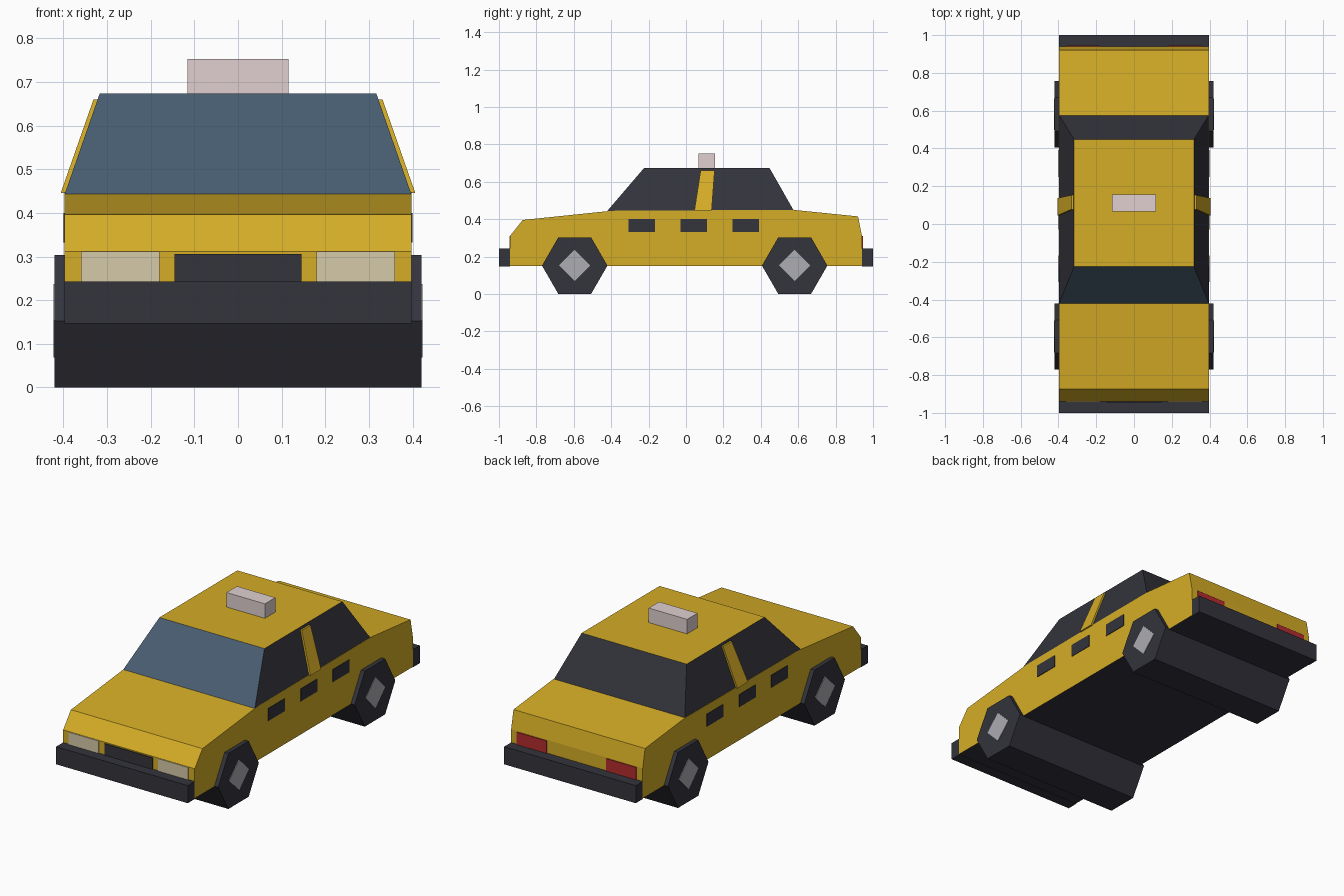
import bpy, bmesh, math
from mathutils import Vector

if "Cube" in bpy.data.objects:
    bpy.data.objects.remove(bpy.data.objects["Cube"])


def material(name, rgb):
    """Flat material from 0-255 sRGB, stored as linear."""
    m = bpy.data.materials.new(name)
    lin = [((c / 255 + 0.055) / 1.055) ** 2.4 for c in rgb]
    m.diffuse_color = (*lin, 1)
    m.use_nodes = True
    m.node_tree.nodes["Principled BSDF"].inputs["Base Color"].default_value = m.diffuse_color
    return m


YELLOW = material("yellow paint", (213, 173, 38))
DARK = material("dark trim", (51, 51, 60))
GLASS = material("blue windshield", (72, 93, 114))
LAMP = material("cream headlight", (214, 202, 168))
RED = material("red tail light", (180, 44, 46))
HUB = material("grey hubcap", (172, 172, 178))
SIGN = material("pale roof sign", (225, 208, 208))


def finish(name, bm, mats, rule=None):
    bmesh.ops.recalc_face_normals(bm, faces=bm.faces[:])
    bm.normal_update()
    if rule:
        for f in bm.faces:
            f.material_index = rule(f.normal)
    me = bpy.data.meshes.new(name)
    bm.to_mesh(me)
    bm.free()
    for m in mats:
        me.materials.append(m)
    ob = bpy.data.objects.new(name, me)
    bpy.context.collection.objects.link(ob)
    return ob


def loft(name, ring_a, ring_b, mats, rule=None):
    """Closed solid between two rings with the same number of points."""
    bm = bmesh.new()
    a = [bm.verts.new(p) for p in ring_a]
    b = [bm.verts.new(p) for p in ring_b]
    n = len(a)
    bm.faces.new(a)
    bm.faces.new(b[::-1])
    for i in range(n):
        j = (i + 1) % n
        bm.faces.new((a[i], b[i], b[j], a[j]))
    return finish(name, bm, mats, rule)


def extrude_x(name, profile, x0, x1, mats, rule=None):
    return loft(name, [(x0, y, z) for y, z in profile],
                [(x1, y, z) for y, z in profile], mats, rule)


def box(name, x0, x1, y0, y1, z0, z1, mat):
    return extrude_x(name, [(y0, z0), (y1, z0), (y1, z1), (y0, z1)], x0, x1, [mat])


def polygon(cy, cz, r, n):
    return [(cy + r * math.cos(2 * math.pi * i / n),
             cz + r * math.sin(2 * math.pi * i / n)) for i in range(n)]


W = 0.397  # half width of the body

# Body shell, dark underneath
profile = [(-0.94, 0.15), (-0.94, 0.312), (-0.873, 0.396), (-0.42, 0.443),
           (-0.37, 0.446), (0.575, 0.45), (0.92, 0.415), (0.94, 0.315), (0.94, 0.15)]
extrude_x("body", profile, -W, W, [YELLOW, DARK], lambda n: int(n.z < -0.9))


# Cabin: yellow roof, blue windshield, dark side and rear glass
def rect(hx, y0, y1, z):
    return [(-hx, y0, z), (hx, y0, z), (hx, y1, z), (-hx, y1, z)]


loft("cabin", rect(W, -0.422, 0.578, 0.443), rect(0.317, -0.225, 0.447, 0.673),
     [YELLOW, DARK, GLASS],
     lambda n: 0 if n.z > 0.9 else 2 if n.y < -0.5 else 1)

# Roof sign
box("roof_sign", -0.116, 0.116, 0.066, 0.156, 0.673, 0.752, SIGN)

# Bumpers
box("front_bumper", -W, W, -1.0, -0.94, 0.147, 0.243, DARK)
box("rear_bumper", -W, W, 0.94, 1.0, 0.147, 0.243, DARK)

# Grille plate
box("grille", -0.145, 0.145, -0.945, -0.938, 0.235, 0.306, DARK)

# Wheels: six-sided rollers across the whole width
for label, cy in (("front", -0.595), ("rear", 0.581)):
    extrude_x(label + "_wheels", polygon(cy, 0.152, 0.175, 6), -0.42, 0.42, [DARK])

for side, s in (("left", -1), ("right", 1)):
    # Diamond hubcaps
    for label, cy in (("front", -0.595), ("rear", 0.581)):
        extrude_x(f"{label}_{side}_hubcap", polygon(cy, 0.153, 0.084, 4),
                  s * 0.417, s * 0.423, [HUB])
    # Lamps
    xs = sorted((s * 0.18, s * 0.36))
    box(side + "_headlight", *xs, -0.945, -0.938, 0.235, 0.311, LAMP)
    box(side + "_tail_light", *xs, 0.938, 0.945, 0.235, 0.311, RED)
    # Side panels
    for i, cy in enumerate((-0.237, 0.041, 0.32)):
        box(f"{side}_side_panel_{i + 1}", *sorted((s * 0.394, s * 0.4)),
            cy - 0.071, cy + 0.071, 0.332, 0.4, DARK)
    # Slanted door pillar lying on the side glass
    outer = [Vector((s * 0.406, 0.045, 0.446)), Vector((s * 0.406, 0.137, 0.446)),
             Vector((s * 0.331, 0.153, 0.66)), Vector((s * 0.331, 0.078, 0.66))]
    inner = [p - Vector((s * 0.014, 0, 0.0)) for p in outer]
    loft(side + "_pillar", inner, outer, [YELLOW])
